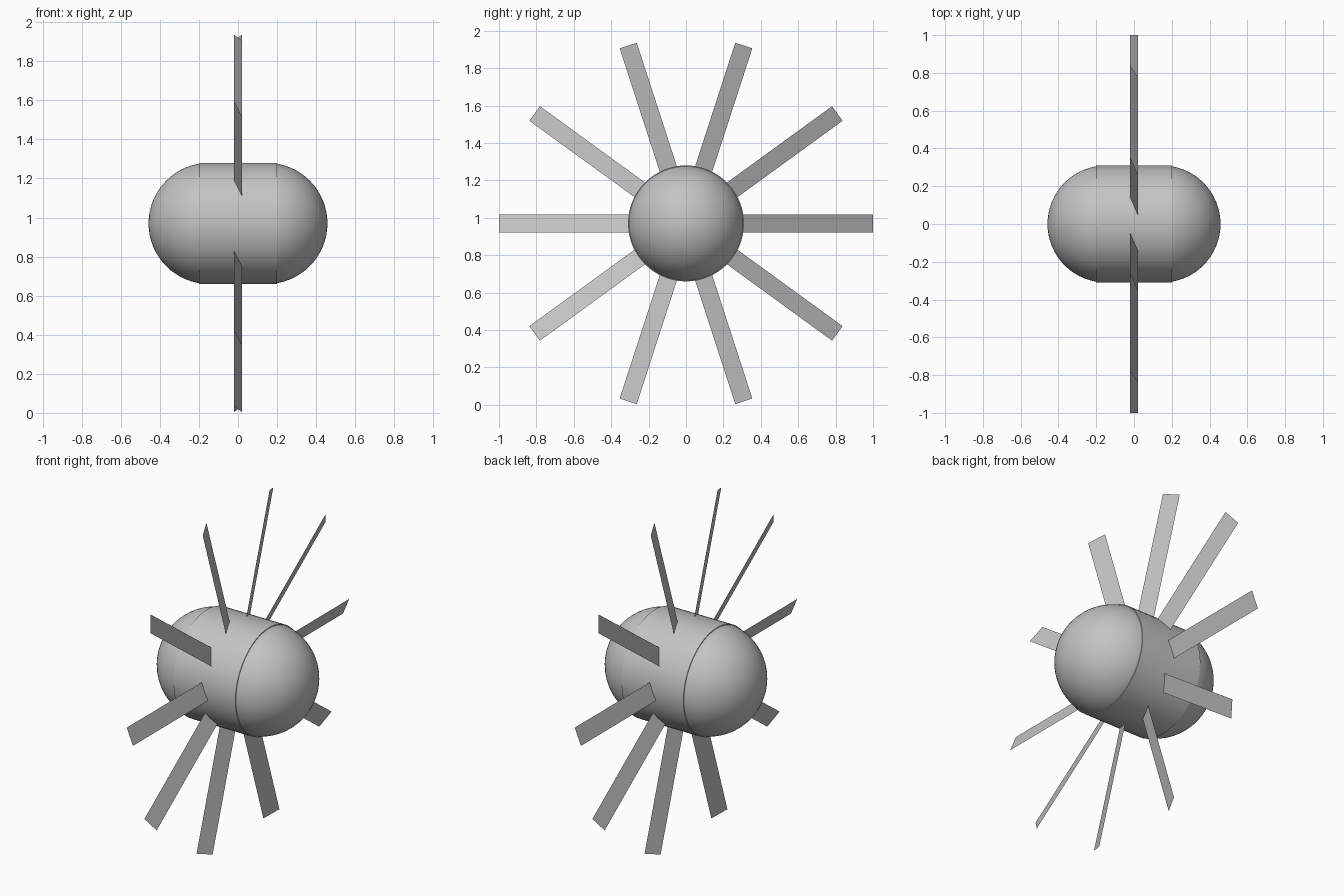
import bpy, math
from mathutils import Vector

default = bpy.data.objects.get("Cube")
if default:
    bpy.data.objects.remove(default, do_unlink=True)

CENTRE = Vector((0, 0, 0.97))
RADIUS = 0.31
BLADES = 10

grey = bpy.data.materials.new("plain_grey")
grey.use_nodes = True
grey.diffuse_color = (0.55, 0.55, 0.55, 1)
grey.node_tree.nodes["Principled BSDF"].inputs["Base Color"].default_value = grey.diffuse_color


def finish(name):
    """Name the active object, colour it and smooth its round surfaces."""
    obj = bpy.context.object
    obj.name = name
    obj.data.materials.append(grey)
    bpy.ops.object.shade_smooth_by_angle(angle=math.radians(30))


# Barrel lying along x
bpy.ops.mesh.primitive_cylinder_add(vertices=64, radius=RADIUS, depth=0.4,
                                    location=CENTRE, rotation=(0, math.pi / 2, 0))
finish("body_barrel")

# Round ends
for side, x in (("left", 0.148), ("right", -0.148)):
    bpy.ops.mesh.primitive_uv_sphere_add(segments=64, ring_count=32, radius=RADIUS,
                                         location=CENTRE + Vector((x, 0, 0)),
                                         rotation=(0, math.pi / 2, 0))
    finish(side + "_round_end")

# Thin pitched blades around the middle
for i in range(BLADES):
    a = math.tau * i / BLADES
    radial = Vector((0, math.cos(a), math.sin(a)))
    chord = Vector((0.02, -0.048 * math.sin(a), 0.048 * math.cos(a)))
    corners = [radial * r + chord * s for r, s in ((0.2, -1), (1, -1), (1, 1), (0.2, 1))]
    mesh = bpy.data.meshes.new("blade")
    mesh.from_pydata(corners, [], [(0, 1, 2, 3)])
    mesh.materials.append(grey)
    blade = bpy.data.objects.new(f"blade_{i + 1}", mesh)
    blade.location = CENTRE
    bpy.context.collection.objects.link(blade)
